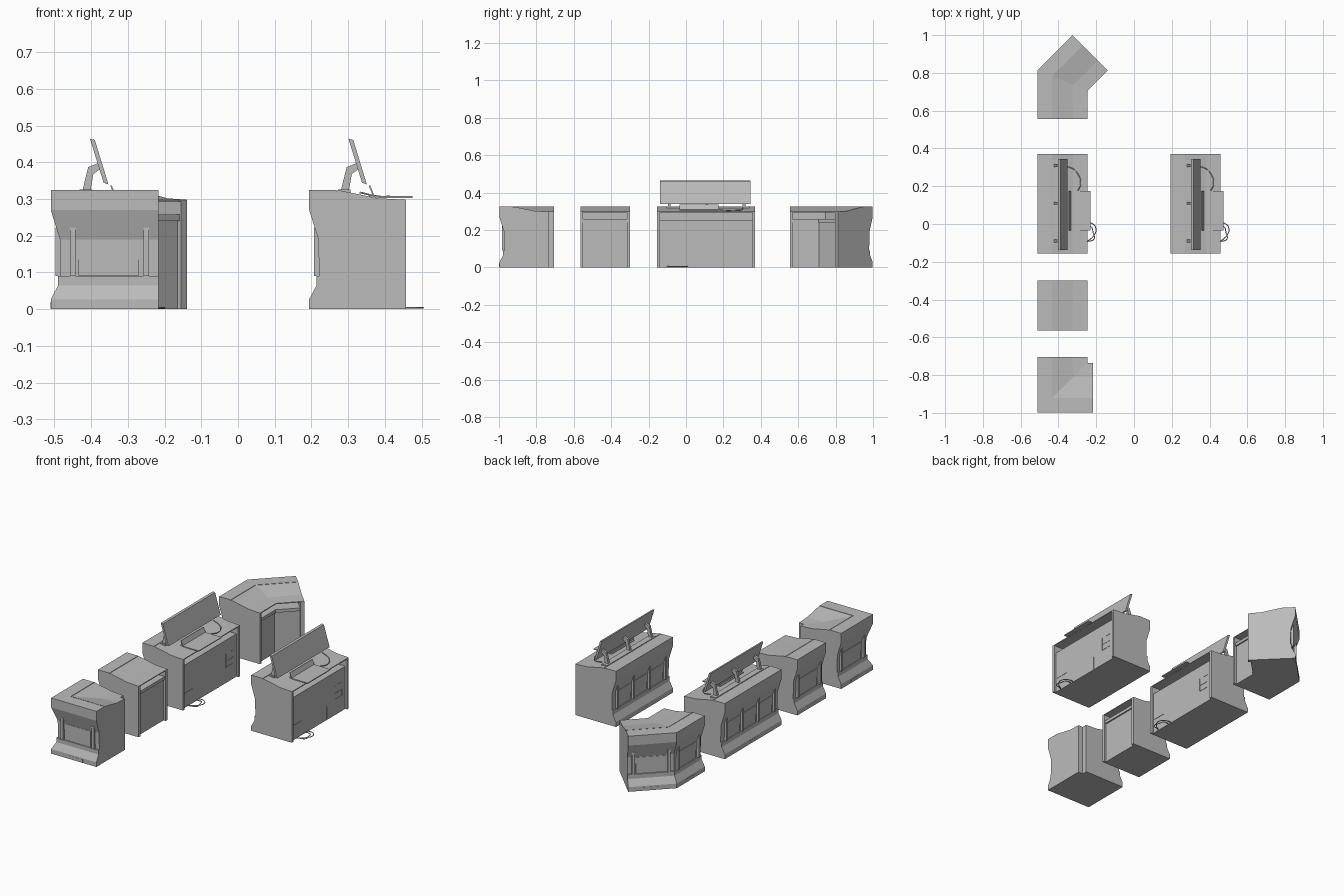
import bpy, bmesh, math
from mathutils import Vector

cube = bpy.data.objects.get("Cube")
if cube:
    bpy.data.objects.remove(cube)

grey = bpy.data.materials.new("console grey")
grey.use_nodes = True
grey.diffuse_color = (0.5, 0.5, 0.5, 1)
grey.node_tree.nodes["Principled BSDF"].inputs["Base Color"].default_value = (0.5, 0.5, 0.5, 1)

DEPTH = 0.263
END = 0.015
# Cabinet cross-section as (distance back from the operator edge, height)
TOP_AND_BACK = [(0, 0.298), (0.075, 0.302), (0.186, 0.3246), (0.186, 0.321), (0.189, 0.321),
                (0.189, 0.325), (DEPTH, 0.325), (DEPTH, 0.27), (0.238, 0.19), (0.236, 0.09),
                (0.243, 0.09), (0.243, 0.065), (DEPTH, 0.027), (DEPTH, 0)]
FULL = [(0, 0)] + TOP_AND_BACK
# Operator side with an open slot under the top
SLOTTED = [(0.012, 0), (0.012, 0.25), (0.1, 0.25), (0.1, 0.293), (0, 0.293)] + TOP_AND_BACK
WITH_RAIL = [(0.014, 0), (0.014, 0.24), (0.006, 0.24), (0.006, 0.258),
             (0.1, 0.258), (0.1, 0.293), (0, 0.293)] + TOP_AND_BACK


def sweep(name, profile, frames):
    """Skin a closed profile through (origin, back vector) frames."""
    bm = bmesh.new()
    rings = [[bm.verts.new((o.x + b.x * d, o.y + b.y * d, z)) for d, z in profile]
             for o, b in frames]
    n = len(profile)
    for r0, r1 in zip(rings, rings[1:]):
        for i in range(n):
            j = (i + 1) % n
            bm.faces.new((r0[i], r0[j], r1[j], r1[i]))
    bm.faces.new(rings[0])
    bm.faces.new(rings[-1][::-1])
    bmesh.ops.recalc_face_normals(bm, faces=bm.faces)
    mesh = bpy.data.meshes.new(name)
    bm.to_mesh(mesh)
    bm.free()
    mesh.materials.append(grey)
    obj = bpy.data.objects.new(name, mesh)
    bpy.context.collection.objects.link(obj)


class Run:
    """Straight stretch of cabinet: s along, d towards the back, z up."""

    def __init__(self, origin, angle):
        self.o = Vector(origin)
        a = math.radians(angle)
        self.u = Vector((math.cos(a), math.sin(a)))
        self.b = Vector((-self.u.y, self.u.x))

    def frame(self, s):
        return self.o + self.u * s, self.b

    def prism(self, name, profile, s0, s1):
        sweep(name, profile, [self.frame(s0), self.frame(s1)])

    def box(self, name, s, d, z):
        self.prism(name, [(d[0], z[0]), (d[1], z[0]), (d[1], z[1]), (d[0], z[1])], *s)

    def cable(self, name, points, radius=0.0025):
        curve = bpy.data.curves.new(name, 'CURVE')
        curve.dimensions = '3D'
        curve.bevel_depth = radius
        curve.bevel_resolution = 1
        curve.resolution_u = 5
        spline = curve.splines.new('BEZIER')
        spline.bezier_points.add(len(points) - 1)
        for bp, (s, d, z) in zip(spline.bezier_points, points):
            p = self.o + self.u * s + self.b * d
            bp.co = (p.x, p.y, z)
            bp.handle_left_type = bp.handle_right_type = 'AUTO'
        curve.materials.append(grey)
        obj = bpy.data.objects.new(name, curve)
        bpy.context.collection.objects.link(obj)

    def back_bays(self, name, s0, s1, count=1):
        """Upright posts with an access panel in each bay, plus a base plate."""
        step = (s1 - s0) / count
        for i in range(count + 1):
            c = s0 + i * step
            self.box(name + "_back_post", (c - 0.007, c + 0.007), (0.23, 0.25), (0.09, 0.222))
        for i in range(count):
            a = s0 + i * step
            self.box(name + "_back_panel", (a + 0.02, a + step - 0.015), (0.23, 0.241), (0.092, 0.187))
        mid = (s0 + s1) / 2
        self.box(name + "_base_plate", (mid - 0.045, mid + 0.045), (0.255, 0.264), (0.002, 0.02))


def straight_cabinet(name, run, length, profile):
    run.prism(name + "_body", profile, END, length - END)
    run.prism(name + "_end_panel", FULL, 0, END)
    run.prism(name + "_end_panel", FULL, length - END, length)


def workstation(name, x):
    run = Run((x, -0.155), 90)
    straight_cabinet(name, run, 0.525, SLOTTED)
    run.back_bays(name, 0.04, 0.485, 3)

    # Screen on three bent brackets that stand on a long mounting strip
    run.prism(name + "_screen", [(0.106, 0.34), (0.119, 0.344), (0.156, 0.464), (0.143, 0.461)], 0.017, 0.5)
    bracket = [(0.177, 0.322), (0.155, 0.322), (0.147, 0.368), (0.125, 0.384),
               (0.131, 0.399), (0.161, 0.387)]
    for s in (0.065, 0.265, 0.465):
        run.prism(name + "_screen_bracket", bracket, s - 0.007, s + 0.007)
    run.box(name + "_mounting_strip", (0.05, 0.495), (0.15, 0.185), (0.315, 0.3265))

    # Keyboard shelf overhanging the edge, with a slanted plate behind it
    run.prism(name + "_keyboard_shelf", [(-0.018, 0.303), (0.07, 0.303), (0.1, 0.307), (0.1, 0.311),
                                         (0.07, 0.308), (-0.018, 0.308)], 0.12, 0.33)
    run.prism(name + "_slanted_plate", [(0.084, 0.306), (0.088, 0.306), (0.101, 0.336), (0.097, 0.337)],
              0.12, 0.33)

    # Desk cable and floor cables
    run.cable(name + "_desk_cable", [(0.33, 0.05, 0.308), (0.37, 0.035, 0.305), (0.42, 0.05, 0.306),
                                     (0.45, 0.08, 0.308), (0.46, 0.125, 0.318)])
    for reach, shift in ((0.046, 0), (0.03, 0.02)):
        run.cable(name + "_floor_cable", [(0.16 - shift, 0.02, 0.004), (0.16 - shift, -0.02, 0.004),
                                          (0.13 - shift, -reach, 0.004), (0.095 - shift, -0.035, 0.004),
                                          (0.06, 0.005, 0.004), (0.05, 0.02, 0.004)])

    # Trim strips on the operator panel
    for s, z in (((0.025, 0.105), (0.083, 0.086)), ((0.338, 0.341), (0, 0.08)),
                 ((0.41, 0.413), (0.09, 0.17)), ((0.41, 0.48), (0.09, 0.093)),
                 ((0.41, 0.48), (0.125, 0.128)), ((0.477, 0.48), (0.09, 0.128)),
                 ((0.45, 0.48), (0.167, 0.17))):
        run.box(name + "_panel_trim", s, (0.01, 0.014), z)


# Two workstations and the small straight cabinet
workstation("left_workstation", 0.457)
workstation("right_workstation", -0.247)
small = Run((-0.247, -0.565), 90)
straight_cabinet("small_cabinet", small, 0.265, WITH_RAIL)
small.back_bays("small_cabinet", 0.03, 0.235)

# Shallow corner: two runs mitred at 45 degrees
first = Run((-0.247, 0.555), 90)
second = Run((-0.247, 0.705), 45)
mitre = (first.b + second.b) / (1 + first.b.dot(second.b))
sweep("shallow_corner_body", WITH_RAIL, [first.frame(END), (second.o, mitre), second.frame(0.13)])
first.prism("shallow_corner_end_panel", FULL, 0, END)
second.prism("shallow_corner_end_panel", FULL, 0.13, 0.152)
first.back_bays("shallow_corner_first", 0.03, 0.22)
second.back_bays("shallow_corner_second", -0.07, 0.122)

# Square corner: two runs mitred at 90 degrees, closed on the operator side
side = Run((-0.247, -0.735), 90)
rear = Run((-0.217, -0.735), 180)
sweep("square_corner_body", FULL, [side.frame(0.03), (side.o, side.b + rear.b), rear.frame(0)])
side.back_bays("square_corner_side", -0.205, 0.0)
rear.back_bays("square_corner_rear", 0.033, 0.233)
